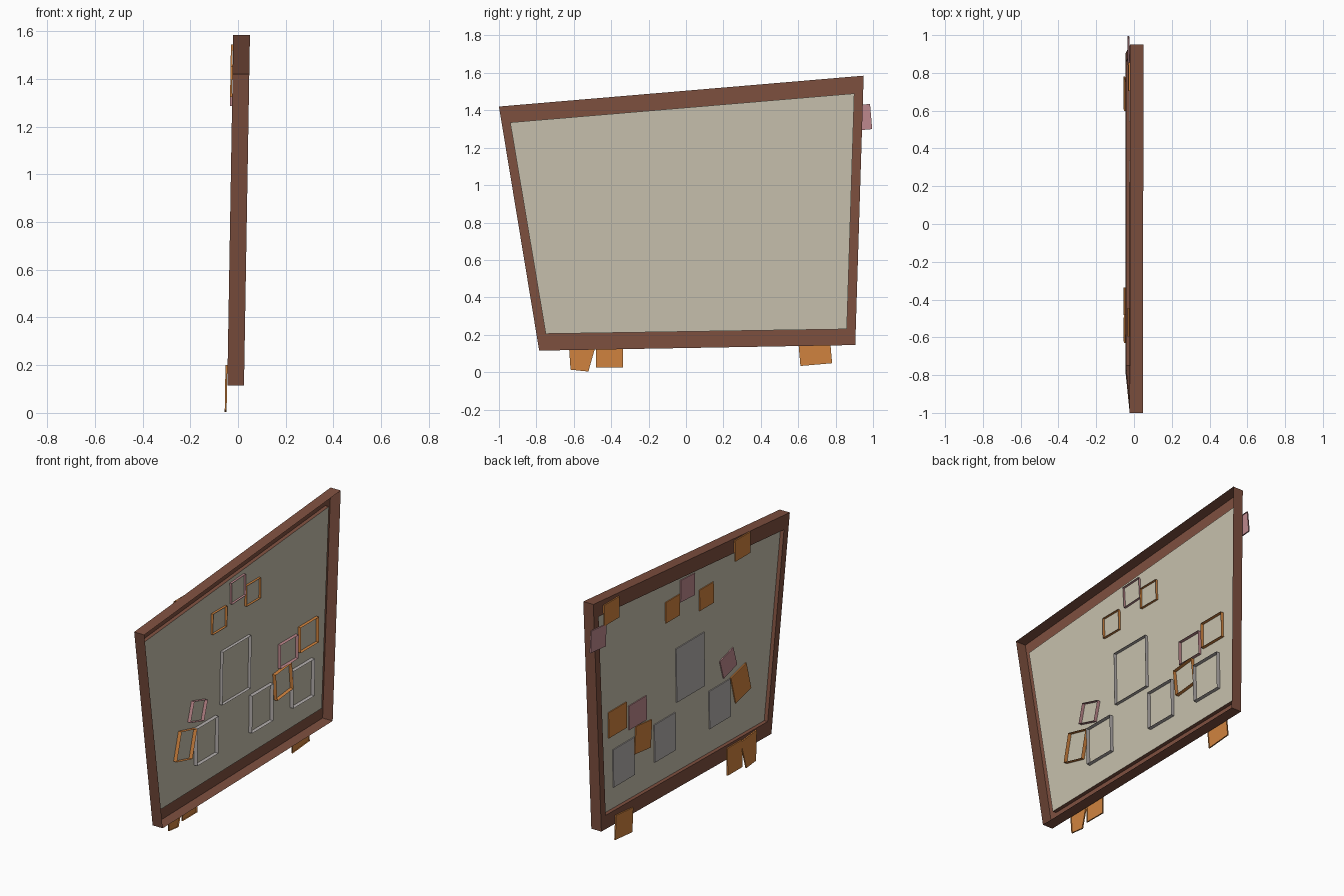
import bpy, bmesh, math

if "Cube" in bpy.data.objects:
    bpy.data.objects.remove(bpy.data.objects["Cube"])

def material(name, rgb):
    m = bpy.data.materials.new(name)
    m.diffuse_color = (*rgb, 1)
    m.use_nodes = True
    m.node_tree.nodes["Principled BSDF"].inputs["Base Color"].default_value = m.diffuse_color
    return m

WOOD = material("wood", (0.21, 0.08, 0.05))
CORK = material("board_cream", (0.57, 0.53, 0.42))
ORANGE = material("paper_orange", (0.64, 0.23, 0.05))
PINK = material("paper_pink", (0.52, 0.25, 0.27))
GREY = material("paper_grey", (0.46, 0.43, 0.42))

DEPTH, RECESS = 0.07, 0.024

def lean(z):
    """x of the leaning notice face at height z"""
    return -0.045 + 0.025 * (z - 0.11) / 1.47

def place(loop, offset):
    return [(lean(z) + offset, y, z) for y, z in loop]

def shell(name, loops, mat, cap=False):
    """Bridge successive four-point loops; optionally cap the first one."""
    bm = bmesh.new()
    rings = [[bm.verts.new(p) for p in lp] for lp in loops]
    for a, b in zip(rings, rings[1:]):
        for i in range(4):
            j = (i + 1) % 4
            bm.faces.new((a[i], a[j], b[j], b[i]))
    if cap:
        bm.faces.new(rings[0][::-1])
    if len(rings) > 1:
        bmesh.ops.recalc_face_normals(bm, faces=bm.faces)
    me = bpy.data.meshes.new(name)
    bm.to_mesh(me)
    bm.free()
    me.materials.append(mat)
    ob = bpy.data.objects.new(name, me)
    bpy.context.collection.objects.link(ob)
    return ob

# Crooked frame: outer walls, notice-side rim and recess walls, open at the wall side
outer = [(-0.785, 0.115), (0.905, 0.145), (0.95, 1.585), (-1.0, 1.42)]
inner = [(-0.75, 0.205), (0.86, 0.23), (0.90, 1.49), (-0.94, 1.335)]
shell("frame", [place(outer, DEPTH), place(outer, 0), place(inner, 0),
                place(inner, RECESS)], WOOD)

# Recessed board
shell("board_panel", [place(inner, RECESS)], CORK, cap=True)

def note(name, mat, y, z, w, h, deg=0, taper=1, on_frame=False):
    """Paper note with a front face and side walls, open behind."""
    c, s = math.cos(math.radians(deg)), math.sin(math.radians(deg))
    pts = [(-w * taper / 2, -h / 2), (w * taper / 2, -h / 2), (w / 2, h / 2), (-w / 2, h / 2)]
    loop = [(y + a * c - b * s, z + a * s + b * c) for a, b in pts]
    if on_frame:
        front, back = -0.009, -0.001
    else:
        front, back = RECESS - 0.006, RECESS + 0.03 - 0.012 * z
    shell(name, [place(loop, front), place(loop, back)], mat, cap=True)

# Notes on the panel: y, z, width, height, tilt
panel_notes = {
    "grey_note": (GREY, [(-0.025, 0.815, 0.28, 0.335), (-0.31, 0.478, 0.21, 0.235),
                         (0.235, 0.475, 0.21, 0.235), (0.645, 0.475, 0.21, 0.235)]),
    "orange_note": (ORANGE, [(0.70, 0.76, 0.18, 0.16), (0.45, 0.56, 0.16, 0.17, 6),
                             (-0.52, 0.53, 0.16, 0.18, -14), (0.14, 1.245, 0.14, 0.13),
                             (-0.195, 1.195, 0.14, 0.13)]),
    "pink_note": (PINK, [(-0.01, 1.32, 0.14, 0.135, 3), (0.50, 0.73, 0.175, 0.15),
                         (-0.40, 0.70, 0.14, 0.125, -16)]),
}
for name, (mat, rows) in panel_notes.items():
    for i, row in enumerate(rows, 1):
        note(f"{name}_{i}", mat, *row)

# Notes stuck on the frame, some hanging past its edge
frame_notes = [(ORANGE, -0.52, 1.39, 0.15, 0.13), (ORANGE, 0.78, 1.48, 0.15, 0.13),
               (PINK, 0.915, 1.36, 0.15, 0.135, 5), (ORANGE, -0.41, 0.11, 0.145, 0.17),
               (ORANGE, -0.56, 0.10, 0.16, 0.185, -6, 0.6), (ORANGE, 0.69, 0.115, 0.17, 0.15, 5)]
for i, (mat, *row) in enumerate(frame_notes, 1):
    note(f"frame_note_{i}", mat, *row, on_frame=True)
